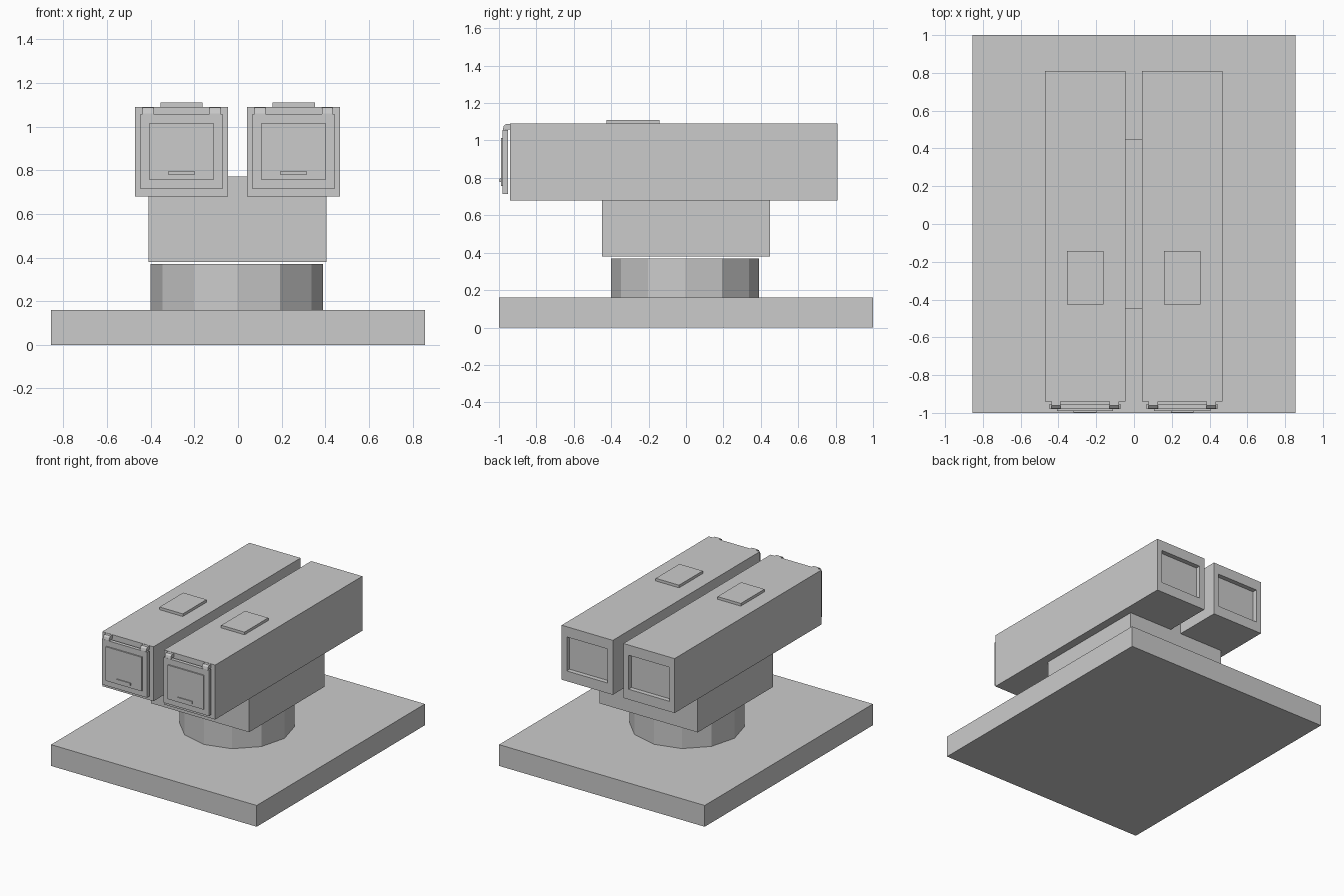
import bpy
import bmesh
from math import radians
from mathutils import Vector

default = bpy.data.objects.get("Cube")
if default:
    bpy.data.objects.remove(default, do_unlink=True)

grey = bpy.data.materials.new("plain_grey")
grey.use_nodes = True
grey.diffuse_color = (0.6, 0.6, 0.6, 1)
grey.node_tree.nodes["Principled BSDF"].inputs["Base Color"].default_value = (0.6, 0.6, 0.6, 1)


def finish(name, bm):
    bmesh.ops.recalc_face_normals(bm, faces=bm.faces)
    mesh = bpy.data.meshes.new(name)
    bm.to_mesh(mesh)
    bm.free()
    mesh.materials.append(grey)
    obj = bpy.data.objects.new(name, mesh)
    bpy.context.collection.objects.link(obj)
    return obj


def box_mesh(x, y, z):
    """Box from (min, max) pairs."""
    bm = bmesh.new()
    bmesh.ops.create_cube(bm, size=1)
    for v in bm.verts:
        v.co = [lo + (c + 0.5) * (hi - lo) for c, (lo, hi) in zip(v.co, (x, y, z))]
    return bm


def box(name, x, y, z):
    return finish(name, box_mesh(x, y, z))


def around(c, half):
    return (c - half, c + half)


def barrel(name, cx):
    """Long square housing with a shallow window sunk in its rear face."""
    bm = box_mesh(around(cx, 0.213), (-0.94, 0.81), (0.68, 1.09))
    bm.normal_update()
    rear = max(bm.faces, key=lambda f: f.normal.y)
    bmesh.ops.inset_region(bm, faces=[rear], thickness=0.06)
    for v in rear.verts:
        v.co.z = 0.885 + (0.128 if v.co.z > 0.885 else -0.128)
    sunk = bmesh.ops.extrude_discrete_faces(bm, faces=[rear])["faces"][0]
    bmesh.ops.translate(bm, verts=sunk.verts, vec=(0, -0.035, 0))
    return finish(name, bm)


def hinge(name, cx):
    """Small curved bracket joining the door to the housing."""
    profile = [(-0.94, 1.088), (-0.962, 1.088), (-0.974, 1.078), (-0.979, 1.06),
               (-0.979, 1.04), (-0.966, 1.04), (-0.962, 1.06), (-0.94, 1.06)]
    bm = bmesh.new()
    face = bm.faces.new([bm.verts.new((cx - 0.025, y, z)) for y, z in profile])
    new = bmesh.ops.extrude_face_region(bm, geom=[face])["geom"]
    bmesh.ops.translate(bm, vec=Vector((0.05, 0, 0)),
                        verts=[g for g in new if isinstance(g, bmesh.types.BMVert)])
    return finish(name, bm)


# Base slab
box("base_slab", (-0.856, 0.856), (-1, 1), (0, 0.16))

# Twelve-sided turning drum
drum = bmesh.new()
bmesh.ops.create_cone(drum, cap_ends=True, segments=12, radius1=0.395, radius2=0.395, depth=0.21)
bmesh.ops.translate(drum, verts=drum.verts, vec=(-0.005, -0.005, 0.265))
finish("turning_drum", drum)

# Mount block between the drum and the housings
box("mount_block", (-0.411, 0.406), (-0.448, 0.448), (0.38, 0.77))

# Twin housings with top plates and hinged front doors
for side, label in ((1, "left"), (-1, "right")):
    cx = side * 0.257 - 0.002
    barrel(label + "_housing", cx)
    box(label + "_top_plate", around(cx, 0.097), (-0.425, -0.143), (1.09, 1.11))
    box(label + "_door", around(cx, 0.188), (-0.98, -0.953), (0.715, 1.057))
    box(label + "_door_panel", around(cx, 0.149), (-0.99, -0.98), (0.757, 1.013))
    box(label + "_door_handle", around(cx, 0.06), (-0.997, -0.99), (0.778, 0.796))
    for n, offset in enumerate((-0.154, 0.154), 1):
        hinge(f"{label}_hinge_{n}", cx + offset)
